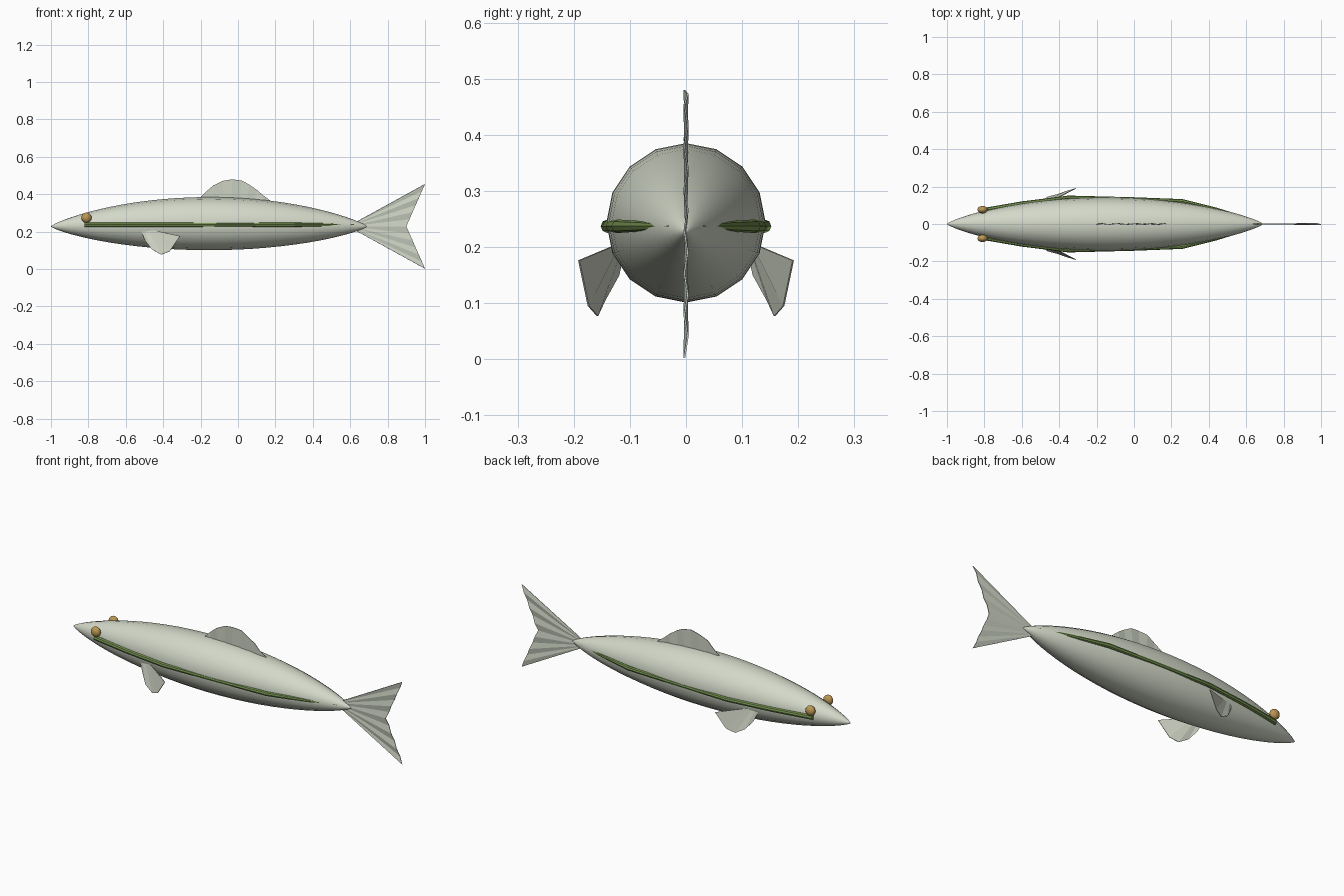
import bpy
import math
from mathutils import Vector

if "Cube" in bpy.data.objects:
    bpy.data.objects.remove(bpy.data.objects["Cube"])


def material(name, rgb):
    m = bpy.data.materials.new(name)
    m.diffuse_color = (*rgb, 1)
    m.use_nodes = True
    m.node_tree.nodes["Principled BSDF"].inputs["Base Color"].default_value = m.diffuse_color
    return m


SILVER = material("silver skin", (0.65, 0.69, 0.58))
FIN = material("fin grey", (0.60, 0.64, 0.54))
GREEN = material("stripe green", (0.18, 0.29, 0.08))
AMBER = material("eye amber", (0.50, 0.31, 0.09))


def make(name, verts, faces, mat, smooth=0):
    me = bpy.data.meshes.new(name)
    me.from_pydata([tuple(v) for v in verts], [], faces)
    me.materials.append(mat)
    ob = bpy.data.objects.new(name, me)
    bpy.context.collection.objects.link(ob)
    bpy.ops.object.select_all(action='DESELECT')
    ob.select_set(True)
    bpy.context.view_layer.objects.active = ob
    if smooth:
        bpy.ops.object.shade_smooth_by_angle(angle=math.radians(smooth))
    return ob


def loft(name, rings, n, mat, smooth):
    """Skin closed cross-sections running along +x; rings = (centre, ry, rz)."""
    verts, faces = [], []
    for c, ry, rz in rings:
        for k in range(n):
            a = 2 * math.pi * k / n
            verts.append((c[0], c[1] + ry * math.cos(a), c[2] + rz * math.sin(a)))
    for i in range(len(rings) - 1):
        for k in range(n):
            a, b = i * n + k, i * n + (k + 1) % n
            faces.append((a, a + n, b + n, b)[::-1])
    last = (len(rings) - 1) * n
    faces.append(tuple(range(n))[::-1])
    faces.append(tuple(range(last, last + n)))
    return make(name, verts, faces, mat, smooth)


def fan_fin(name, root, rim, ripple=0.003, mirror=False):
    """Thin fin with gently pleated rays between a root line and a rim."""
    n = len(rim)
    verts, faces = [], []
    for i in range(n):
        t = i / (n - 1)
        p = Vector(root[0]).lerp(Vector(root[1]), t)
        q = Vector(rim[i])
        q.y += ripple * (1 if i % 2 else -1)
        verts += [p, q]
    for i in range(n - 1):
        faces.append((2 * i, 2 * i + 1, 2 * i + 3, 2 * i + 2))
    ob = make(name, verts, faces, FIN)
    if mirror:
        ob.modifiers.new("both sides", 'MIRROR').use_axis = (False, True, False)
    s = ob.modifiers.new("thickness", 'SOLIDIFY')
    s.thickness = 0.003
    s.offset = 0
    return ob


# Spindle-shaped body, sixteen sides
rings = []
for i in range(33):
    t = -math.cos(math.pi * (0.012 + 0.976 * i / 32))
    r = 0.142 * (1 - t * t) ** 0.8
    x = -0.155 + 0.845 * t / math.cos(math.pi * 0.012)
    z = 0.228 + 0.015 * (1 - t * t)
    rings.append(((x, 0, z), r, r))
loft("body", rings, 16, SILVER, 60)

# Side stripes that sink into the body towards the tail
path = [(-0.82, 0.070), (-0.60, 0.108), (-0.35, 0.140), (0.0, 0.132),
        (0.26, 0.121), (0.45, 0.076), (0.62, 0.028)]
radii = [0.013, 0.013, 0.012, 0.011, 0.012, 0.009, 0.004]
for side, label in ((-1, "right"), (1, "left")):
    loft("side_stripe_" + label,
         [((x, side * y, 0.237), r, r) for (x, y), r in zip(path, radii)],
         8, GREEN, 40)
    # Eyes
    bpy.ops.mesh.primitive_uv_sphere_add(segments=16, ring_count=10, radius=0.027,
                                         location=(-0.81, side * 0.077, 0.275))
    eye = bpy.context.object
    eye.name = "eye_" + label
    eye.scale.y = 0.75
    eye.data.materials.append(AMBER)
    bpy.ops.object.shade_smooth_by_angle(angle=math.radians(60))

# Forked tail fin: upper and lower lobes meet at the notch
rim = []
for i in range(13):
    u = 2 * i / 12 - 1
    rim.append((0.90 + 0.10 * abs(u), 0, 0.2285 - 0.2265 * u))
fan_fin("tail_fin", [(0.62, 0, 0.246), (0.62, 0, 0.211)], rim)

# Rounded back fin
top = [(-0.20, 0.384), (-0.17, 0.415), (-0.13, 0.448), (-0.08, 0.472), (-0.03, 0.480),
       (0.02, 0.473), (0.06, 0.452), (0.10, 0.424), (0.135, 0.394), (0.17, 0.368)]
fan_fin("back_fin", [(-0.20, 0, 0.37), (0.17, 0, 0.36)],
        [(x, 0, z) for x, z in top])

# Pair of side fins fanning down and outwards
fan_fin("side_fins", [(-0.52, 0.108, 0.208), (-0.44, 0.122, 0.205)],
        [(-0.495, 0.122, 0.150), (-0.46, 0.143, 0.105), (-0.41, 0.160, 0.077),
         (-0.365, 0.172, 0.095), (-0.31, 0.193, 0.176)], 0.002, True)
